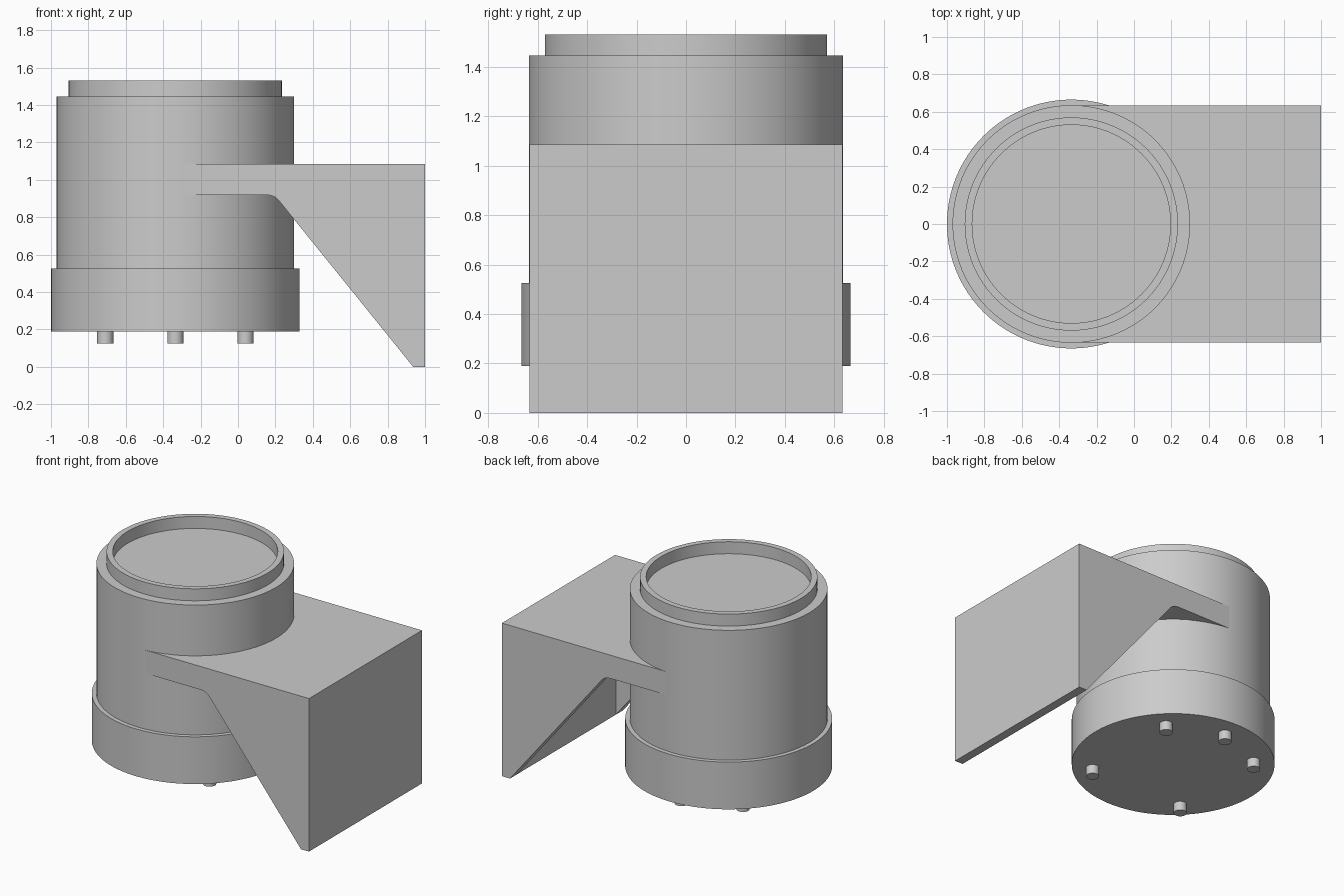
import bpy, bmesh, math

if "Cube" in bpy.data.objects:
    bpy.data.objects.remove(bpy.data.objects["Cube"])

grey = bpy.data.materials.new("plain_grey")
grey.use_nodes = True
COLOUR = (0.6, 0.6, 0.6, 1)
grey.diffuse_color = COLOUR
grey.node_tree.nodes["Principled BSDF"].inputs["Base Color"].default_value = COLOUR

AXIS_X = -0.335   # centre line of the round housing
BODY_R = 0.635


def finish(name, bm, smooth=True):
    bmesh.ops.recalc_face_normals(bm, faces=bm.faces)
    mesh = bpy.data.meshes.new(name)
    bm.to_mesh(mesh)
    bm.free()
    mesh.materials.append(grey)
    obj = bpy.data.objects.new(name, mesh)
    bpy.context.collection.objects.link(obj)
    if smooth:
        bpy.ops.object.select_all(action='DESELECT')
        obj.select_set(True)
        bpy.context.view_layer.objects.active = obj
        bpy.ops.object.shade_smooth_by_angle(angle=math.radians(30))
    return obj


def lathe(name, profile, x, y, sides):
    """Turn a radius/height profile, closed at both ends, into a solid."""
    bm = bmesh.new()
    rings = []
    for r, z in profile:
        rings.append([bm.verts.new((x + r * math.cos(math.tau * i / sides),
                                    y + r * math.sin(math.tau * i / sides), z))
                      for i in range(sides)])
    for a, b in zip(rings, rings[1:]):
        for i in range(sides):
            j = (i + 1) % sides
            bm.faces.new((a[i], a[j], b[j], b[i]))
    bm.faces.new(rings[0])
    bm.faces.new(rings[-1])
    return finish(name, bm)


def prism(name, outline, half):
    """Extrude an x/z outline along y, symmetric about y = 0."""
    bm = bmesh.new()
    face = bm.faces.new([bm.verts.new((x, -half, z)) for x, z in outline])
    new = bmesh.ops.extrude_face_region(bm, geom=[face])["geom"]
    bmesh.ops.translate(bm, vec=(0, 2 * half, 0),
                        verts=[v for v in new if isinstance(v, bmesh.types.BMVert)])
    return finish(name, bm, smooth=False)


# Round housing: wide base, body, raised rim and recessed top
lathe("housing", [(0.665, 0.19), (0.665, 0.525), (BODY_R, 0.525), (BODY_R, 1.445),
                  (0.57, 1.445), (0.57, 1.53), (0.53, 1.53), (0.53, 1.445)],
      AXIS_X, 0, 128)

# Locating pins under the base: four corners and one extra at the back
for n, angle in enumerate((45, 90, 135, 225, 315)):
    a = math.radians(angle)
    lathe(f"pin_{n + 1}", [(0.043, 0.125), (0.043, 0.2)],
          AXIS_X + 0.53 * math.cos(a), 0.53 * math.sin(a), 32)

# Wall bracket: top slab, back plate and two sloping side gussets
bracket = prism("wall_bracket",
                [(AXIS_X, 1.085), (AXIS_X, 0.92), (0.15, 0.92), (0.175, 0.917),
                 (0.2, 0.907), (0.222, 0.885), (0.937, 0), (1, 0), (1, 1.085)],
                BODY_R - 0.002)
cutter = prism("bracket_cavity_cutter",
               [(-0.2, -0.1), (0.937, -0.1), (0.937, 0.922), (-0.2, 0.922)], 0.555)
cutter.hide_render = True
cutter.hide_viewport = True
cut = bracket.modifiers.new("cavity", 'BOOLEAN')
cut.operation = 'DIFFERENCE'
cut.solver = 'EXACT'
cut.object = cutter
